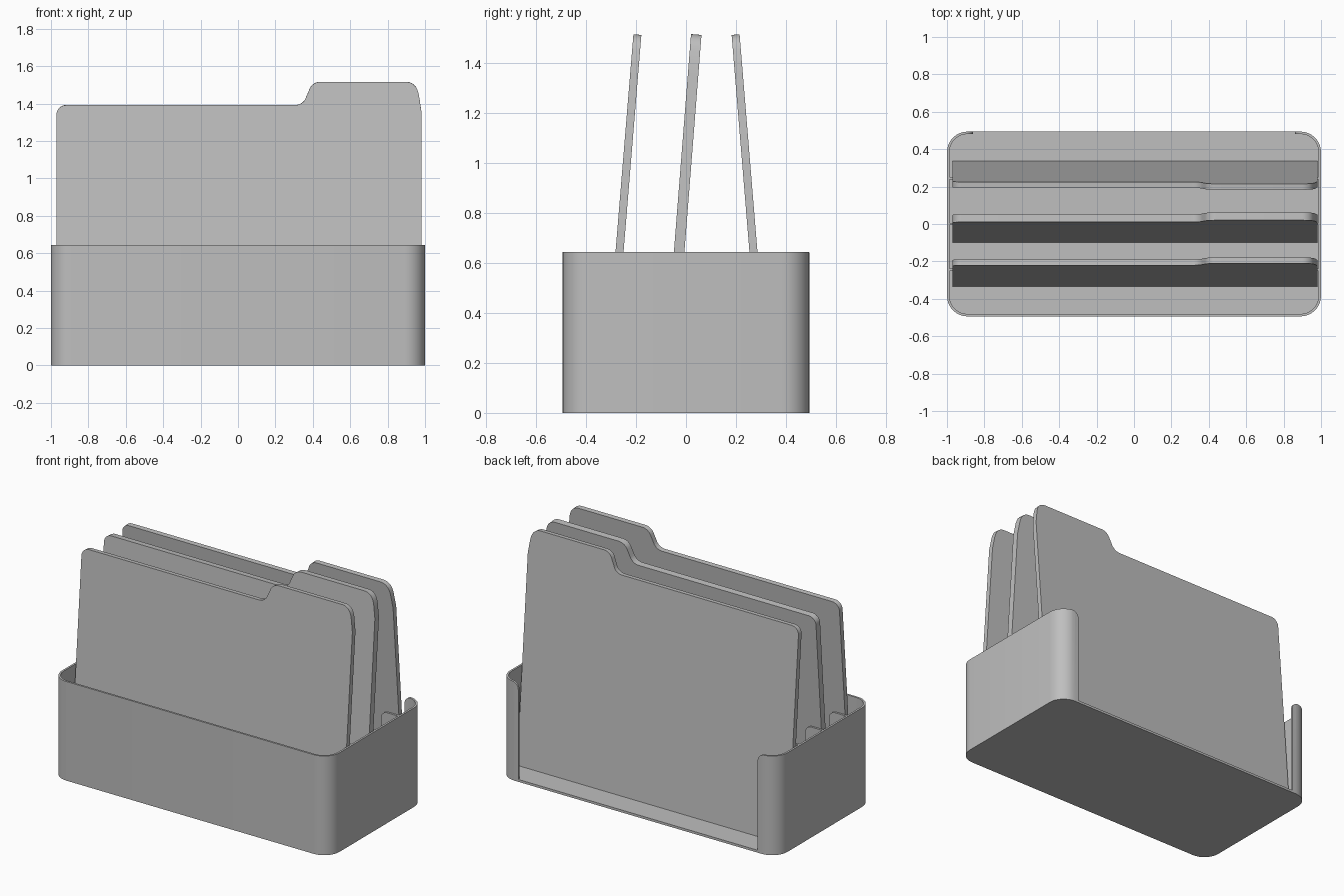
import bpy, bmesh, math
from mathutils import Vector

cube = bpy.data.objects.get("Cube")
if cube:
    bpy.data.objects.remove(cube)

HALF_X, HALF_Y, HEIGHT = 1.0, 0.494, 0.645
WALL, FLOOR, RADIUS = 0.013, 0.015, 0.11
OPENING, LIP_R = 0.862, 0.045

grey = bpy.data.materials.new("plain_grey")
grey.use_nodes = True
colour = (0.52, 0.52, 0.52, 1)
grey.diffuse_color = colour
grey.node_tree.nodes["Principled BSDF"].inputs["Base Color"].default_value = colour


def arc(cx, cz, r, start, end, steps=8):
    """Points along an arc, angles in degrees."""
    angles = [math.radians(start + (end - start) * i / steps) for i in range(steps + 1)]
    return [(cx + r * math.cos(a), cz + r * math.sin(a)) for a in angles]


def finish(name, bm):
    bmesh.ops.recalc_face_normals(bm, faces=bm.faces)
    mesh = bpy.data.meshes.new(name)
    bm.to_mesh(mesh)
    bm.free()
    mesh.materials.append(grey)
    obj = bpy.data.objects.new(name, mesh)
    bpy.context.collection.objects.link(obj)
    return obj


def plate(name, profile, y0, y1):
    """Extrude an x-z profile from y0 to y1."""
    bm = bmesh.new()
    face = bm.faces.new([bm.verts.new((x, y0, z)) for x, z in profile])
    extruded = bmesh.ops.extrude_face_region(bm, geom=[face])["geom"]
    moved = [v for v in extruded if isinstance(v, bmesh.types.BMVert)]
    bmesh.ops.translate(bm, verts=moved, vec=Vector((0, y1 - y0, 0)))
    return finish(name, bm)


def smooth(obj):
    bpy.ops.object.select_all(action="DESELECT")
    obj.select_set(True)
    bpy.context.view_layer.objects.active = obj
    bpy.ops.object.shade_smooth_by_angle(angle=math.radians(30))


def rounded_rect(hx, hy, r):
    cx, cy = hx - r, hy - r
    return (arc(cx, cy, r, 0, 90) + arc(-cx, cy, r, 90, 180)
            + arc(-cx, -cy, r, 180, 270) + arc(cx, -cy, r, 270, 360))


# Tray: thin rounded tub made of stacked loops
outer = rounded_rect(HALF_X, HALF_Y, RADIUS)
inner = rounded_rect(HALF_X - WALL, HALF_Y - WALL, RADIUS - WALL)
bm = bmesh.new()
loops = [[bm.verts.new((x, y, z)) for x, y in ring]
         for ring, z in ((outer, 0), (outer, HEIGHT), (inner, HEIGHT), (inner, FLOOR))]
for a, b in zip(loops, loops[1:]):
    for i in range(len(a)):
        j = (i + 1) % len(a)
        bm.faces.new((a[i], a[j], b[j], b[i]))
bm.faces.new(loops[0])
bm.faces.new(loops[-1])
tray = finish("tray", bm)

# Wide opening in the back wall with rounded upper corners
top = HEIGHT + 0.1
right = [(OPENING, FLOOR + 0.0005)] + arc(OPENING + LIP_R, HEIGHT - LIP_R, LIP_R, 180, 90)
right.append((OPENING + LIP_R, top))
cutter = plate("opening_cutter", right + [(-x, z) for x, z in reversed(right)],
               HALF_Y - WALL - 0.004, HALF_Y + 0.1)
cutter.hide_render = True
cut = tray.modifiers.new("back_opening", "BOOLEAN")
cut.operation = "DIFFERENCE"
cut.solver = "EXACT"
cut.object = cutter
bpy.context.view_layer.objects.active = tray
bpy.ops.object.modifier_apply(modifier=cut.name)
bpy.data.objects.remove(cutter)
smooth(tray)

# Short divider fins on both end walls
edge = HALF_X - WALL / 2
fin = [(edge, FLOOR / 2), (edge, HEIGHT - 0.002)]
fin += arc(OPENING + LIP_R, HEIGHT - 0.002 - LIP_R, LIP_R, 90, 180)
fin.append((OPENING, FLOOR / 2))
for row, y in (("front", -0.244), ("middle", 0.0), ("back", 0.244)):
    for side, s in (("left", 1), ("right", -1)):
        smooth(plate(f"{row}_{side}_fin", [(s * x, z) for x, z in fin],
                     y - WALL / 2, y + WALL / 2))

# Folder outline: straight left side, raised tab on the right
LOW, TAB, TAB_R = 1.38, 1.505, 0.0625
folder = [(-0.97, 0), (0.98, 0), (0.98, LOW - 0.03), (0.966, LOW + 0.06)]
folder += arc(0.898, TAB - 0.065, 0.065, 15, 90)
folder += arc(0.44, TAB - TAB_R, TAB_R, 90, 165)
folder += arc(0.305, LOW + TAB_R, TAB_R, -15, -90)
folder += arc(-0.92, LOW - 0.05, 0.05, 90, 180)

# Three leaning folders
for name, y, thick, lean in (("front_folder", -0.318, 0.032, 4.7),
                             ("middle_folder", -0.077, 0.042, 4.5),
                             ("back_folder", 0.322, 0.032, -4.7)):
    obj = plate(name, folder, -thick / 2, thick / 2)
    obj.rotation_euler.x = -math.radians(lean)
    obj.location = (0, y, FLOOR)
    smooth(obj)
